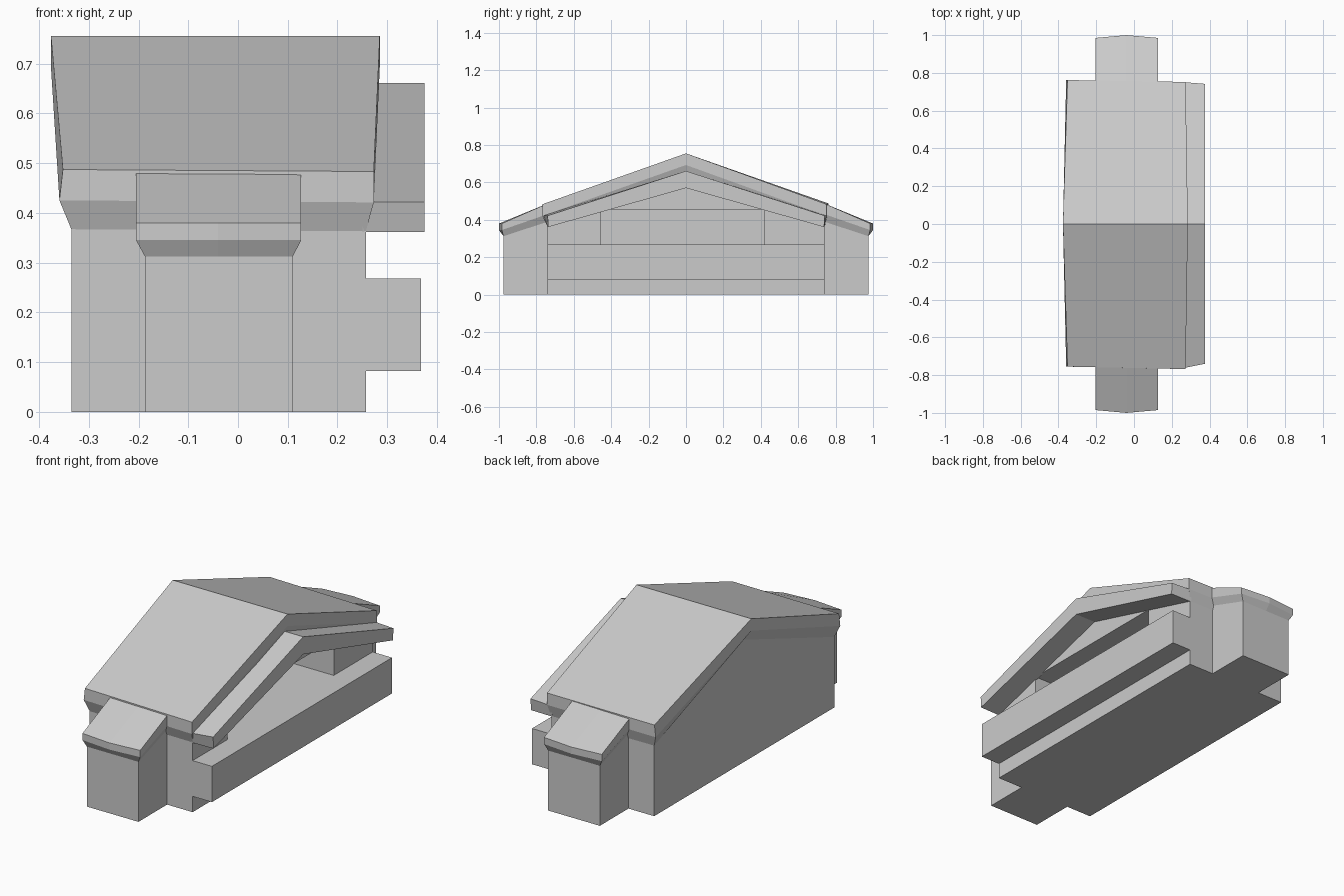
import bpy, bmesh

if "Cube" in bpy.data.objects:
    bpy.data.objects.remove(bpy.data.objects["Cube"])


def make(name, verts, faces):
    bm = bmesh.new()
    vs = [bm.verts.new(v) for v in verts]
    for f in faces:
        bm.faces.new([vs[i] for i in f])
    bmesh.ops.recalc_face_normals(bm, faces=bm.faces)
    mesh = bpy.data.meshes.new(name)
    bm.to_mesh(mesh)
    bm.free()
    obj = bpy.data.objects.new(name, mesh)
    bpy.context.collection.objects.link(obj)
    return obj


def prism(name, x0, x1, prof, prof_end=None):
    """Extrude a (y, z) profile along x, optionally to a second profile."""
    n = len(prof)
    verts = [(x0, y, z) for y, z in prof]
    verts += [(x1, y, z) for y, z in (prof_end or prof)]
    faces = [tuple(range(n)), tuple(range(n, 2 * n))]
    faces += [(i, (i + 1) % n, n + (i + 1) % n, n + i) for i in range(n)]
    return make(name, verts, faces)


def box(name, x0, x1, y0, y1, z0, z1):
    return prism(name, x0, x1, [(y0, z0), (y1, z0), (y1, z1), (y0, z1)])


def layered_roof(name, layers):
    """Six-point outlines stacked top to bottom, capped with two quads."""
    verts = [p for layer in layers for p in layer]
    faces = []
    for k in range(len(layers) - 1):
        a, b = 6 * k, 6 * k + 6
        faces += [(a + i, a + (i + 1) % 6, b + (i + 1) % 6, b + i) for i in range(6)]
    for a in (0, 6 * (len(layers) - 1)):
        faces += [(a, a + 1, a + 4, a + 5), (a + 1, a + 2, a + 3, a + 4)]
    return make(name, verts, faces)


# Main house body with a gabled top
body = prism("house_body", -0.335, 0.257,
             [(-0.74, 0), (0.74, 0), (0.74, 0.367), (0, 0.635), (-0.74, 0.367)])

# Recessed porch cut into the right side, level with the balcony top
cutter = box("porch_cutter", -0.04, 0.4, -0.455, 0.42, 0.268, 0.455)
cutter.hide_render = True
mod = body.modifiers.new("porch_recess", 'BOOLEAN')
mod.object = cutter
mod.operation = 'DIFFERENCE'
mod.solver = 'EXACT'
bpy.context.view_layer.objects.active = body
bpy.ops.object.modifier_apply(modifier=mod.name)
bpy.data.objects.remove(cutter)

# Main roof: slab edge, then a soffit sloping in to the walls
outline = [(-0.352, -0.755, 0.487), (-0.376, 0, 0.755), (-0.352, 0.762, 0.487),
           (0.273, 0.752, 0.483), (0.285, 0, 0.755), (0.273, -0.768, 0.483)]
slab_bottom = [(x - (0.007 if x < 0 and y else 0), y, z - 0.062) for x, y, z in outline]
wall_top = [(-0.335, -0.74, 0.367), (-0.335, 0, 0.635), (-0.335, 0.74, 0.367),
            (0.257, 0.74, 0.363), (0.257, 0, 0.635), (0.257, -0.74, 0.363)]
layered_roof("main_roof", [outline, slab_bottom, wall_top])

# Front and back wings with slightly bowed roof ends
for s, label in ((-1, "front"), (1, "back")):
    ya, yb = sorted((s * 0.72, s * 0.975))
    box(label + "_wing", -0.187, 0.11, ya, yb, 0, 0.313)
    prism(label + "_wing_upper", -0.187, 0.11,
          [(s * 0.72, 0.30), (s * 0.975, 0.30), (s * 0.975, 0.312), (s * 0.74, 0.40), (s * 0.72, 0.40)])
    rows = [((-0.205, -0.04, 0.127), 0.985, 0.015, 0.380, 0.487),
            ((-0.205, -0.04, 0.127), 0.985, 0.015, 0.345, 0.43),
            ((-0.187, -0.04, 0.110), 0.975, 0.0, 0.312, 0.39)]
    layers = []
    for (a, m, b), y, bow, z_end, z_in in rows:
        layers.append([(a, s * y, z_end), (m, s * (y + bow), z_end), (b, s * y, z_end),
                       (b, s * 0.74, z_in), (m, s * 0.74, z_in), (a, s * 0.74, z_in)])
    layered_roof(label + "_wing_roof", layers)

# Projecting gable frame on the right side
prism("gable_frame", 0.25, 0.375,
      [(-0.765, 0.422), (0, 0.661), (0.752, 0.422), (0.74, 0.361), (0, 0.57), (-0.74, 0.361)],
      [(-0.74, 0.422), (0, 0.661), (0.742, 0.422), (0.738, 0.361), (0, 0.57), (-0.737, 0.361)])

# Balcony
box("balcony", 0.25, 0.368, -0.74, 0.74, 0.082, 0.268)
